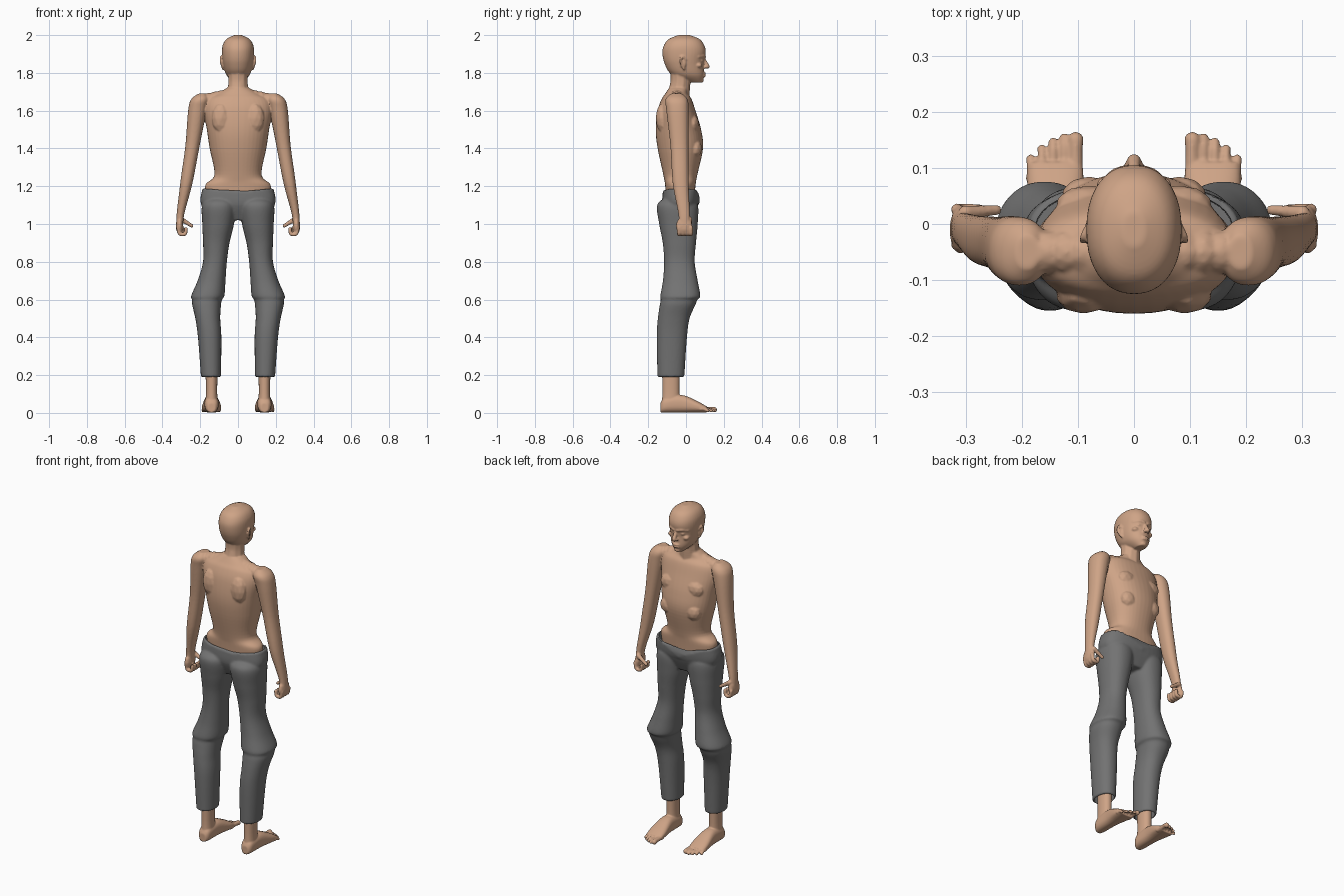
import bpy
import bmesh
import math
from mathutils import Vector, Matrix

cube = bpy.data.objects.get("Cube")
if cube:
    bpy.data.objects.remove(cube, do_unlink=True)


def material(name, colour):
    mat = bpy.data.materials.new(name)
    mat.use_nodes = True
    mat.diffuse_color = (*colour, 1)
    shader = mat.node_tree.nodes["Principled BSDF"]
    shader.inputs["Base Color"].default_value = (*colour, 1)
    return mat


SKIN = material("skin", (.62, .37, .24))
CLOTH = material("grey cloth", (.17, .17, .17))


def spline(rows, steps=6):
    """Smooth interpolation through rows of numbers."""
    rows = [Vector(row) for row in rows]
    padded = [rows[0], *rows, rows[-1]]
    result = []
    for before, start, end, after in zip(padded, padded[1:], padded[2:], padded[3:]):
        leave, arrive = (end - before) / 2, (after - start) / 2
        for step in range(steps):
            t = step / steps
            blend = t * t * (3 - 2 * t)
            result.append(start.lerp(end, blend) + leave * (t * (1 - t) ** 2)
                          - arrive * (t * t * (1 - t)))
    return result + [rows[-1]]


def rounded(angle, power):
    """Point on a slightly squared unit circle."""
    c, s = math.cos(angle), math.sin(angle)
    return (math.copysign(abs(c) ** (2 / power), c),
            math.copysign(abs(s) ** (2 / power), s))


def loft(bm, rows, side=1, along_y=False, power=2.2, sides=40):
    """Closed skin over sections (height, centre a, centre b, radius a, radius b)."""
    outline = [rounded(math.tau * i / sides, power) for i in range(sides)]
    rings = []
    for height, a, b, radius_a, radius_b in spline(rows):
        ring = []
        for u, v in outline:
            across, other = side * (a + radius_a * u), b + radius_b * v
            place = (across, height, other) if along_y else (across, other, height)
            ring.append(bm.verts.new(place))
        rings.append(ring)
    for low, high in zip(rings, rings[1:]):
        for i in range(sides):
            j = (i + 1) % sides
            bm.faces.new((low[i], low[j], high[j], high[i]))
    bm.faces.new(rings[0])
    bm.faces.new(rings[-1])


def trunk(bm, rows, power=2.2):
    """Central part from sections (z, y, half width, half depth)."""
    loft(bm, [(z, 0, y, width, depth) for z, y, width, depth in rows], power=power)


def limb(bm, rows, side, extra_depth):
    """Side part from sections (z, x, y, radius), a little deeper than wide."""
    loft(bm, [(z, x, y, r, r + extra_depth) for z, x, y, r in rows], side)


def blob(bm, centre, size, side=1):
    x, y, z = centre
    place = Matrix.Translation((side * x, y, z)) @ Matrix.Diagonal((*size, 1))
    bmesh.ops.create_icosphere(bm, subdivisions=2, radius=1, matrix=place)


def tube(bm, points, side=1):
    """Round strand through points (x, y, z, radius)."""
    for x, y, z, r in spline(points):
        blob(bm, (x, y, z), (r, r, r), side)


def link(name, bm, mat):
    """Turn a finished bmesh into an object."""
    bmesh.ops.recalc_face_normals(bm, faces=bm.faces[:])
    mesh = bpy.data.meshes.new(name)
    bm.to_mesh(mesh)
    bm.free()
    mesh.materials.append(mat)
    obj = bpy.data.objects.new(name, mesh)
    bpy.context.collection.objects.link(obj)
    return obj


def fuse(obj, voxel, iterations, cutters=()):
    """Merge overlapping pieces into one skin, relax it and cut openings."""
    remesh = obj.modifiers.new("fuse", 'REMESH')
    remesh.mode = 'VOXEL'
    remesh.voxel_size = voxel
    relax = obj.modifiers.new("relax", 'SMOOTH')
    relax.iterations = iterations
    for cutter in cutters:
        opening = obj.modifiers.new("opening", 'BOOLEAN')
        opening.operation = 'DIFFERENCE'
        opening.object = cutter
    bpy.ops.object.select_all(action='DESELECT')
    bpy.context.view_layer.objects.active = obj
    obj.select_set(True)
    for modifier in obj.modifiers[:]:
        bpy.ops.object.modifier_apply(modifier=modifier.name)
    bpy.ops.object.shade_smooth_by_angle(angle=math.radians(50))
    for cutter in cutters:
        bpy.data.objects.remove(cutter, do_unlink=True)


# Torso
body = bmesh.new()
trunk(body, [
    (1.08, -.03, .15, .07), (1.2, -.03, .175, .08), (1.26, -.03, .125, .09),
    (1.4, -.03, .15, .12), (1.5, -.04, .165, .12), (1.6, -.05, .18, .1),
    (1.66, -.05, .165, .08), (1.69, -.05, .11, .06), (1.72, -.04, .06, .05)])

# Neck and skull
tube(body, [(0, -.04, 1.68, .06), (0, -.03, 1.75, .054), (0, -.03, 1.8, .055)])
trunk(body, [
    (1.75, .05, .025, .035), (1.79, .01, .062, .086), (1.85, -.01, .079, .104),
    (1.91, -.01, .085, .115), (1.95, -.01, .08, .105), (1.98, -.01, .06, .08),
    (2, -.01, .02, .03)])

# Nose, lips and chin
tube(body, [(0, .09, 1.88, .01), (0, .113, 1.834, .013)])
for z in (1.784, 1.797):
    blob(body, (0, .094, z), (.024, .012, .006))
blob(body, (0, .08, 1.76), (.02, .015, .012))

for side in (1, -1):
    # Brow, eyelid, nostril, cheek and ear
    tube(body, [(.01, .1, 1.884, .007), (.035, .09, 1.89, .009),
                (.06, .065, 1.885, .008)], side)
    blob(body, (.033, .081, 1.865), (.016, .012, .008), side)
    blob(body, (.011, .103, 1.83), (.008, .01, .008), side)
    blob(body, (.048, .068, 1.84), (.02, .018, .014), side)
    blob(body, (.082, -.015, 1.85), (.006, .015, .028), side)
    tube(body, [(.082, 0, 1.87, .005), (.09, -.02, 1.885, .006),
                (.092, -.03, 1.86, .006), (.08, -.01, 1.82, .006)], side)

    # Shoulder slope, shoulder blade, chest and ribs
    tube(body, [(.04, -.05, 1.68, .04), (.2, -.05, 1.645, .04)], side)
    blob(body, (.09, -.125, 1.56), (.05, .035, .08), side)
    blob(body, (.08, .035, 1.53), (.06, .034, .05), side)
    blob(body, (.08, .05, 1.4), (.05, .035, .05), side)

    # Arm and palm
    limb(body, [
        (1.69, .19, -.05, .02), (1.66, .2, -.05, .048), (1.6, .215, -.045, .049),
        (1.42, .24, -.035, .038), (1.26, .266, -.03, .034), (1.18, .28, -.025, .03),
        (1.05, .305, -.01, .02), (.97, .31, -.01, .018)], side, .01)
    blob(body, (.309, -.01, .99), (.02, .045, .05), side)

    # Curled fingers and thumb
    for finger in range(4):
        y = .026 - .021 * finger
        tube(body, [(.316, y, .98, .011), (.307, y, .948, .011),
                    (.28, y, .948, .01), (.275, y, .975, .01)], side)
    tube(body, [(.3, .02, 1.025, .014), (.245, .025, .99, .01)], side)
fuse(link("upper_body", body, SKIN), .0045, 4)

# Bare feet with ankles, each section resting on the ground
for label, side in (("left", 1), ("right", -1)):
    foot = bmesh.new()
    limb(foot, [(.3, .14, -.08, .034), (.12, .14, -.08, .03),
                (.04, .14, -.08, .034)], side, .015)
    sections = [(-.135, .02, .025), (-.11, .035, .04), (-.02, .04, .046),
                (.06, .05, .03), (.11, .048, .016)]
    loft(foot, [(y, .14, height + .002, width, height)
                for y, width, height in sections], side, along_y=True, power=2.5)
    for toe in range(5):
        x = .104 + .02 * toe
        r = .009 if toe else .015
        tip = .165 - .0025 * toe ** 2 - r
        tube(foot, [(x, .08, .02, r), (x, tip - .02, .02, r * .85),
                    (x, tip, r + .002, r)], side)
    fuse(link(label + "_foot", foot, SKIN), .004, 3)

# Trousers: seat with a waistband that rises at the hips and dips in front
trousers = bmesh.new()
trunk(trousers, [(1.02, -.03, .1, .06), (1.1, -.03, .194, .094),
                 (1.17, -.025, .188, .098)], power=2.6)
for vert in trousers.verts:
    x, y, z = vert.co
    if z > 1.1:
        rise = (z - 1.1) / .07
        dip = max(0, y / .07) * max(0, 1 - abs(x) / .14)
        vert.co.z += rise * (.1 * abs(x) - .05 * dip)

# Waist and hem openings
waist = bmesh.new()
trunk(waist, [(1.13, -.025, .177, .086), (1.26, -.025, .18, .09)], power=2.6)
cutters = [link("waist_cutter", waist, CLOTH)]

# Trouser legs with baggy knees
for side in (1, -1):
    limb(trousers, [
        (1.14, .1, -.04, .05), (1.1, .1, -.045, .09), (1, .105, -.04, .084),
        (.9, .115, -.035, .07), (.8, .122, -.035, .063), (.7, .14, -.03, .074),
        (.62, .16, -.03, .088), (.6, .164, -.036, .079), (.57, .166, -.045, .076),
        (.5, .16, -.065, .066), (.4, .15, -.075, .062), (.19, .143, -.08, .053)],
        side, .018)
    hem = bmesh.new()
    limb(hem, [(.1, .143, -.08, .045), (.26, .143, -.08, .045)], side, .018)
    cutters.append(link("hem_cutter", hem, CLOTH))
for cutter in cutters:
    cutter.hide_render = True
fuse(link("trousers", trousers, CLOTH), .0065, 4, cutters)
